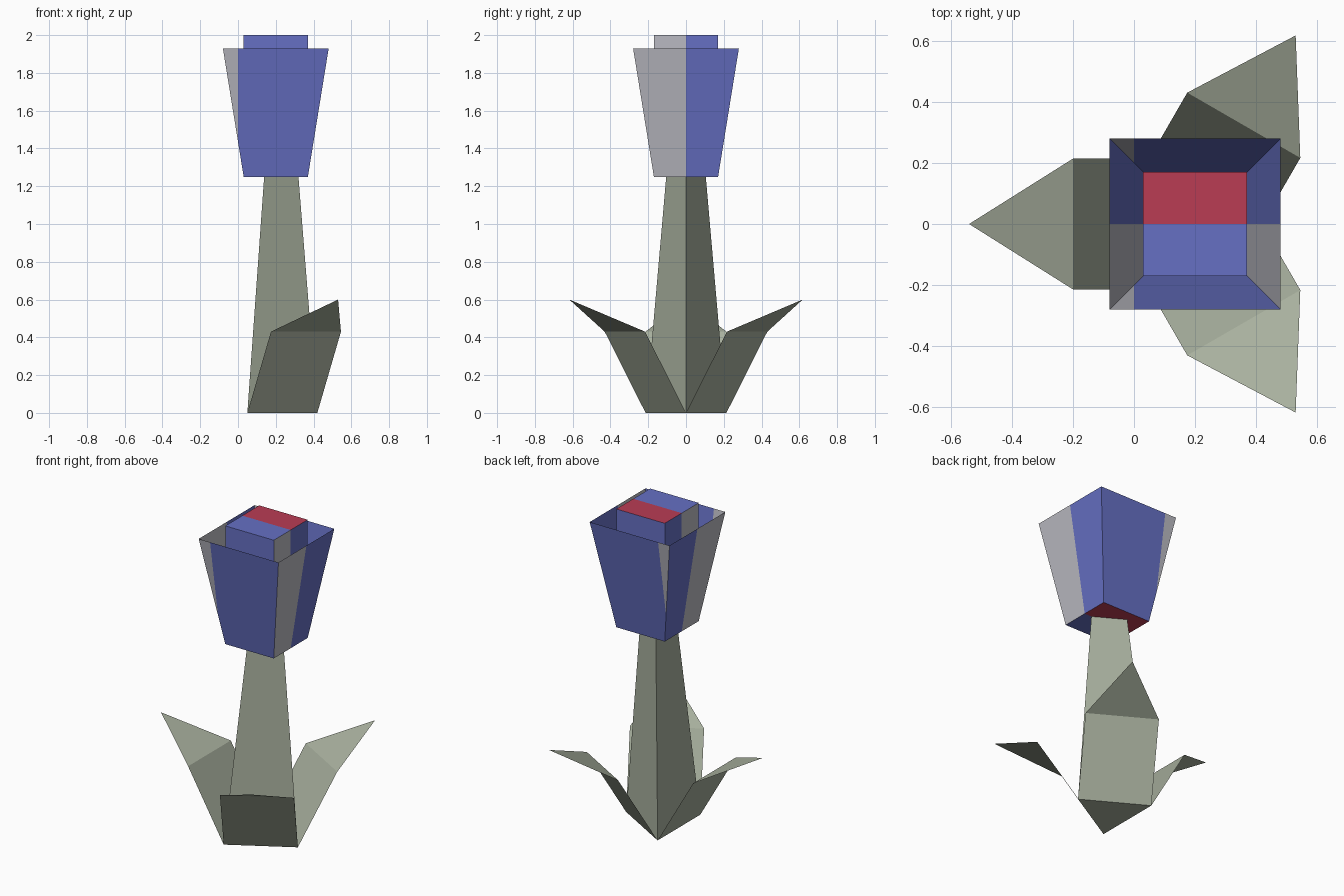
import bpy, bmesh, math
from mathutils import Vector

if "Cube" in bpy.data.objects:
    bpy.data.objects.remove(bpy.data.objects["Cube"])


def material(name, rgb):
    lin = [c / 12.92 if c <= 0.04045 else ((c + 0.055) / 1.055) ** 2.4
           for c in (v / 255 for v in rgb)]
    m = bpy.data.materials.new(name)
    m.diffuse_color = (*lin, 1)
    m.use_nodes = True
    m.node_tree.nodes["Principled BSDF"].inputs["Base Color"].default_value = m.diffuse_color
    return m


GREEN = material("grey_green", (168, 176, 158))
BLUE = material("petal_blue", (102, 112, 196))
GREY = material("pale_grey", (186, 186, 194))
RED = material("petal_red", (186, 60, 84))


def finish(bm, name, mats):
    me = bpy.data.meshes.new(name)
    bm.to_mesh(me)
    bm.free()
    for m in mats:
        me.materials.append(m)
    ob = bpy.data.objects.new(name, me)
    bpy.context.collection.objects.link(ob)
    return ob


def prism(bm, low, high, bottom=True, top=True):
    """Loft between two matching outlines, with optional caps."""
    a = [bm.verts.new(p) for p in low]
    b = [bm.verts.new(p) for p in high]
    n = len(a)
    for i in range(n):
        j = (i + 1) % n
        bm.faces.new((a[i], a[j], b[j], b[i]))
    if bottom:
        bm.faces.new(a[::-1])
    if top:
        bm.faces.new(b)


def triangle(cx, r, z):
    return [Vector((cx + r * math.cos(k * math.tau / 3),
                    r * math.sin(k * math.tau / 3), z)) for k in range(3)]


def square(half, z, cx=0.2):
    return [Vector((cx + sx * half, sy * half, z))
            for sx, sy in ((-1, -1), (1, -1), (1, 1), (-1, 1))]


# Three-sided tapering stem
base = triangle(0.173, 0.247, 0)
bm = bmesh.new()
prism(bm, base, triangle(0.199, 0.121, 1.25))
finish(bm, "stem", [GREEN])

# One thin folded leaf on each side of the stem base
for k in range(3):
    p, q = base[k], base[(k + 1) % 3]
    ang = math.radians(60 + 120 * k)
    out = Vector((math.cos(ang), math.sin(ang), 0))
    rise = out * 0.25 + Vector((0, 0, 0.43))
    tip = (p + q) / 2 + out * 0.59 + Vector((0, 0, 0.6))
    bm = bmesh.new()
    v = [bm.verts.new(c) for c in (p, q, q + rise, p + rise, tip)]
    bm.faces.new((v[1], v[0], v[3], v[2]))
    bm.faces.new((v[2], v[3], v[4]))
    finish(bm, f"leaf_{k + 1}", [GREEN])


def paint_blossom(bm):
    """Split at x = 0 and y = 0, then colour by face direction and side."""
    for axis in ((1, 0, 0), (0, 1, 0)):
        bmesh.ops.bisect_plane(bm, geom=bm.verts[:] + bm.edges[:] + bm.faces[:],
                               plane_co=(0, 0, 0), plane_no=axis)
    bm.normal_update()
    for f in bm.faces:
        n, c = f.normal, f.calc_center_median()
        if abs(n.z) > 0.9:
            f.material_index = 2 if c.y > 0 else 0
        elif abs(n.x) > abs(n.y):
            f.material_index = 1 if c.y < 0 else 0
        else:
            f.material_index = 1 if c.x < 0 else 0


# Flared outer petals (open cup) and the straight inner bud
bm = bmesh.new()
prism(bm, square(0.17, 1.25), square(0.28, 1.93), top=False)
paint_blossom(bm)
finish(bm, "outer_petals", [BLUE, GREY, RED])

bm = bmesh.new()
prism(bm, square(0.17, 1.25), square(0.17, 2.0), bottom=False)
paint_blossom(bm)
finish(bm, "inner_bud", [BLUE, GREY, RED])
